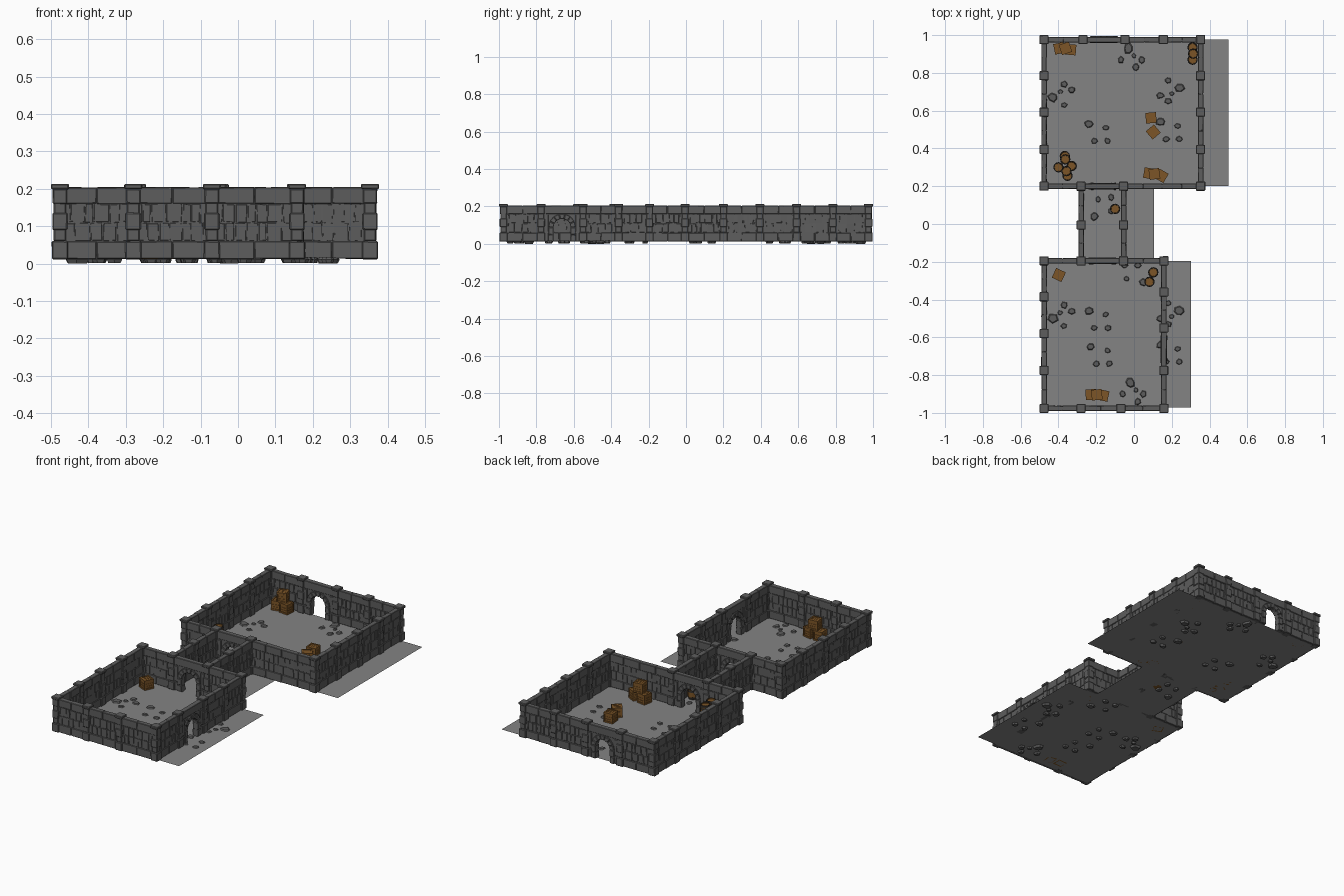
import bpy, bmesh, math, random
from mathutils import Matrix, Vector

if "Cube" in bpy.data.objects:
    bpy.data.objects.remove(bpy.data.objects["Cube"])

random.seed(4)
Z0, Z1 = 0.012, 0.205          # wall foot and wall top
T, FLOOR = 0.028, 0.012        # wall thickness, floor level


def mat(name, rgb):
    m = bpy.data.materials.new(name)
    m.diffuse_color = (*rgb, 1)
    m.use_nodes = True
    m.node_tree.nodes["Principled BSDF"].inputs["Base Color"].default_value = m.diffuse_color
    return m


WOOD = mat("wood", (0.20, 0.09, 0.02))
HOOP = mat("dark_iron", (0.03, 0.025, 0.02))
STONE = mat("stone", (0.11, 0.11, 0.11))
PAVING = mat("paving", (0.23, 0.23, 0.23))


def finish(bm, name, mats, bevel=0):
    bmesh.ops.recalc_face_normals(bm, faces=bm.faces)
    me = bpy.data.meshes.new(name)
    bm.to_mesh(me)
    bm.free()
    ob = bpy.data.objects.new(name, me)
    bpy.context.collection.objects.link(ob)
    for m in mats:
        me.materials.append(m)
    if bevel:
        b = ob.modifiers.new("bevel", 'BEVEL')
        b.width, b.segments = bevel, 1
    return ob


def box(bm, M, c, s, jit=0):
    vs = bmesh.ops.create_cube(bm, size=1)['verts']
    for v in vs:
        p = Vector([c[i] + v.co[i] * s[i] + random.uniform(-jit, jit) for i in range(3)])
        v.co = M @ p


def prism(bm, M, pts, depth):
    """Extrude an (x, z) outline symmetrically through the wall thickness."""
    a = [bm.verts.new(M @ Vector((x, -depth / 2, z))) for x, z in pts]
    b = [bm.verts.new(M @ Vector((x, depth / 2, z))) for x, z in pts]
    bm.faces.new(a)
    bm.faces.new(b[::-1])
    for i in range(len(pts)):
        j = (i + 1) % len(pts)
        bm.faces.new((a[i], b[i], b[j], a[j]))


def plain_bay(core, bands, bricks, M, L):
    box(core, M, (0, 0, (Z0 + Z1) / 2), (L, T - 0.009, Z1 - Z0 - 0.004))
    n = max(1, round(L / 0.11))
    for z, h in ((0.036, 0.046), (0.182, 0.044)):
        for i in range(n):
            w = L / n
            box(bands, M, (-L / 2 + (i + .5) * w, 0, z), (w - .001, T, h), 0.0012)
    for z in (0.085, 0.135):
        x = -L / 2
        while x < L / 2 - 0.004:
            w = min(random.uniform(0.022, 0.044), L / 2 - x)
            box(bricks, M, (x + w / 2, 0, z), (w - 0.003, T - random.uniform(0.001, 0.005), 0.047), 0.0016)
            x += w


def door_bay(core, bands, arches, M, L):
    r, R, zs, D = 0.046, 0.073, 0.088, T + 0.008
    arc = [(-r * math.cos(a), zs + r * math.sin(a)) for a in [math.pi * k / 8 for k in range(9)]]
    prism(core, M, [(-L / 2, Z0), (-r, Z0)] + arc + [(r, Z0), (L / 2, Z0), (L / 2, Z1 - .002), (-L / 2, Z1 - .002)],
          T - 0.009)
    box(bands, M, (0, 0, 0.182), (L, T, 0.044), 0.0012)
    side = L / 2 - R
    for s in (-1, 1):
        for z, h in ((0.036, 0.046), (0.11, 0.09)):
            box(bands, M, (s * (R + side / 2), 0, z), (side, T, h))
        # jamb stones
        for k in range(2):
            h = (zs - Z0) / 2
            box(arches, M, (s * (r + R) / 2, 0, Z0 + h * (k + .5)), (R - r, D, h - 0.002), 0.001)
    # wedge stones of the arch
    for k in range(7):
        a0, a1 = math.pi * k / 7 + 0.02, math.pi * (k + 1) / 7 - 0.02
        prism(arches, M, [(q * math.cos(a), zs + q * math.sin(a))
                          for q, a in ((r, a0), (R, a0), (R, a1), (r, a1))], D)


XL, XR, XS = -0.476, 0.353, 0.158     # left wall, right wall of each room
CL, CR = -0.28, -0.055                # corridor walls
YU, YD = 0.2, -0.195
# name, along-axis, fixed coordinate, pillar stations, door bay index
WALLS = [
    ("large_room_back", 'x', 0.976, (XL, -0.27, -0.048, 0.155, XR), 1),
    ("large_room_front", 'x', YU, (XL, CL, CR, XR), 1),
    ("large_room_left", 'y', XL, (YU, 0.395, 0.592, 0.785, 0.976), None),
    ("large_room_right", 'y', XR, (YU, 0.395, 0.592, 0.785, 0.976), None),
    ("corridor_left", 'y', CL, (YD, -0.005, YU), None),
    ("corridor_right", 'y', CR, (YD, -0.005, YU), None),
    ("small_room_back", 'x', YD, (XL, CL, CR, XS), 1),
    ("small_room_front", 'x', -0.976, (XL, CL, -0.07, XS), None),
    ("small_room_left", 'y', XL, (-0.976, -0.775, -0.58, -0.385, YD), None),
    ("small_room_right", 'y', XS, (-0.976, -0.775, -0.55, -0.36, YD), 1),
]

posts = set()
for name, axis, fix, st, door in WALLS:
    core, bands, bricks, arches = (bmesh.new() for _ in range(4))
    for i in range(len(st) - 1):
        mid, L = (st[i] + st[i + 1]) / 2, st[i + 1] - st[i]
        if axis == 'x':
            M = Matrix.Translation((mid, fix, 0))
        else:
            M = Matrix.Translation((fix, mid, 0)) @ Matrix.Rotation(math.pi / 2, 4, 'Z')
        if i == door:
            door_bay(core, bands, arches, M, L)
        else:
            plain_bay(core, bands, bricks, M, L)
    posts |= {(s, fix) if axis == 'x' else (fix, s) for s in st}
    finish(core, name + "_wall_core", [STONE])
    finish(bands, name + "_wall_courses", [STONE], 0.002)
    finish(bricks, name + "_wall_bricks", [STONE], 0.002)
    if door is not None:
        finish(arches, name + "_door_arch", [STONE], 0.002)
    else:
        arches.free()

# Pillars: base, shaft, mid block, upper block, cap
bm = bmesh.new()
for x, y in sorted(posts):
    for za, zb, w in ((Z0, .06, .043), (.06, .2, .033), (.09, .136, .04), (.16, .2, .038), (.199, .213, .048)):
        box(bm, Matrix.Translation((x, y, 0)), (0, 0, (za + zb) / 2), (w, w, zb - za), 0.0005)
finish(bm, "pillars", [STONE], 0.003)

# Floors: thin sheets running past the right-hand walls
for name, x0, x1, y0, y1 in (("large_room_floor", -0.48, 0.5, 0.2, 0.976),
                             ("corridor_floor", -0.285, 0.105, -0.195, 0.2),
                             ("small_room_floor", -0.48, 0.302, -0.972, -0.195)):
    bm = bmesh.new()
    bm.faces.new([bm.verts.new((x, y, FLOOR)) for x, y in ((x0, y0), (x1, y0), (x1, y1), (x0, y1))])
    finish(bm, name, [PAVING])

# Loose paving stones in repeating clusters
A = ((-.02, .06, .02), (.04, .02, .032), (-.06, -.02, .022), (-.02, -.05, .022), (0, -.01, .015))
B = ((-.06, .04, .026), (.03, .02, .018), (-.03, -.05, .02), (.04, -.05, .02))
bm = bmesh.new()
for kind, cx, cy, rot in ((A, .2, .7, 0), (B, -.18, .49, 0), (B, .2, .5, 0), (A, -.39, .69, 2), (A, -.01, .89, 1),
                          (A, -.39, -.48, 2), (B, -.18, -.5, 0), (A, .2, -.48, 0), (B, .2, -.68, 0),
                          (B, -.17, -.69, 0), (A, 0, -.88, 1), (B, -.17, .1, 1), (B, -.01, -.27, 2)):
    Q = Matrix.Translation((cx, cy, 0)) @ Matrix.Rotation(rot * math.pi / 2, 4, 'Z')
    for px, py, r in kind:
        n, off = random.choice((5, 6, 7)), random.random() * 6
        rad = [r * random.uniform(0.8, 1.1) for _ in range(n)]
        rings = [[bm.verts.new(Q @ Vector((px + rad[k] * f * math.cos(off + 6.2832 * k / n),
                                           py + rad[k] * f * math.sin(off + 6.2832 * k / n) * 0.85, z)))
                  for k in range(n)] for f, z in ((.8, 0.002 if r < .03 else 0), (1, 0.011), (.75, 0.018))]
        bm.faces.new(rings[0][::-1])
        bm.faces.new(rings[2])
        for lo, hi in zip(rings, rings[1:]):
            for k in range(n):
                j = (k + 1) % n
                bm.faces.new((lo[k], lo[j], hi[j], hi[k]))
finish(bm, "paving_stones", [STONE])

# Crates: recessed core, edge beams and slats
S, E = 0.056, 0.008
for i, (x, y, lvl, deg) in enumerate(((-.395, .93, 0, 12), (-.335, .923, 0, -5), (-.363, .93, 1, 18),
                                      (.09, .562, 0, 5), (.102, .487, 0, 40),
                                      (.08, .268, 0, -10), (.145, .255, 0, -30), (.108, .265, 1, 8),
                                      (-.398, -.27, 0, -25),
                                      (-.228, -.903, 0, 4), (-.163, -.908, 0, -12), (-.197, -.904, 1, 6))):
    bm = bmesh.new()
    M = Matrix.Translation((x, y, FLOOR + S * (lvl + .5))) @ Matrix.Rotation(math.radians(deg), 4, 'Z')
    box(bm, M, (0, 0, 0), (S - .008, S - .008, S - .008))
    h = (S - E) / 2
    for a in (-h, h):
        for b in (-h, h):
            box(bm, M, (0, a, b), (S, E, E))
            box(bm, M, (a, 0, b), (E, S - 2 * E, E))
            box(bm, M, (a, b, 0), (E, E, S - 2 * E))
    for k in (-1, 0, 1):
        w = (S - 2 * E) / 3 - 0.002
        box(bm, M, (0, k * (w + .002), 0), (S - 2 * E, w, S - .004))
        box(bm, M, (0, 0, k * (w + .002)), (S - .004, S - .004, w))
    finish(bm, f"crate_{i + 1}", [WOOD])

# Barrels: lathed bulging body with dark hoops
PROFILE = ((.0, .0, 0), (.023, 0, 1), (.0265, .014, 1), (.027, .0145, 0), (.0275, .042, 1), (.0265, .052, 0),
           (.0275, .056, 1), (.026, .068, 1), (.0215, .068, 0), (.0205, .063, 0), (0, .063, 0))
for i, (x, y, lvl) in enumerate(((.31, .935, 0), (.31, .87, 0), (.313, .902, 1),
                                 (-.366, .36, 0), (-.4, .3, 0), (-.33, .307, 0), (-.352, .255, 0),
                                 (-.364, .342, 1), (-.358, .28, 1), (-.1, .08, 0), (.102, -.256, 0), (.082, -.306, 0))):
    bm = bmesh.new()
    n, z0 = 12, FLOOR + 0.068 * lvl
    rings = [[bm.verts.new((x + r * math.cos(6.2832 * k / n), y + r * math.sin(6.2832 * k / n), z0 + z))
              for k in range(n)] for r, z, _ in PROFILE]
    for p, (lo, hi) in enumerate(zip(rings, rings[1:])):
        for k in range(n):
            j = (k + 1) % n
            bm.faces.new((lo[k], lo[j], hi[j], hi[k])).material_index = PROFILE[p][2]
    bmesh.ops.remove_doubles(bm, verts=bm.verts, dist=1e-5)
    finish(bm, f"barrel_{i + 1}", [WOOD, HOOP])
